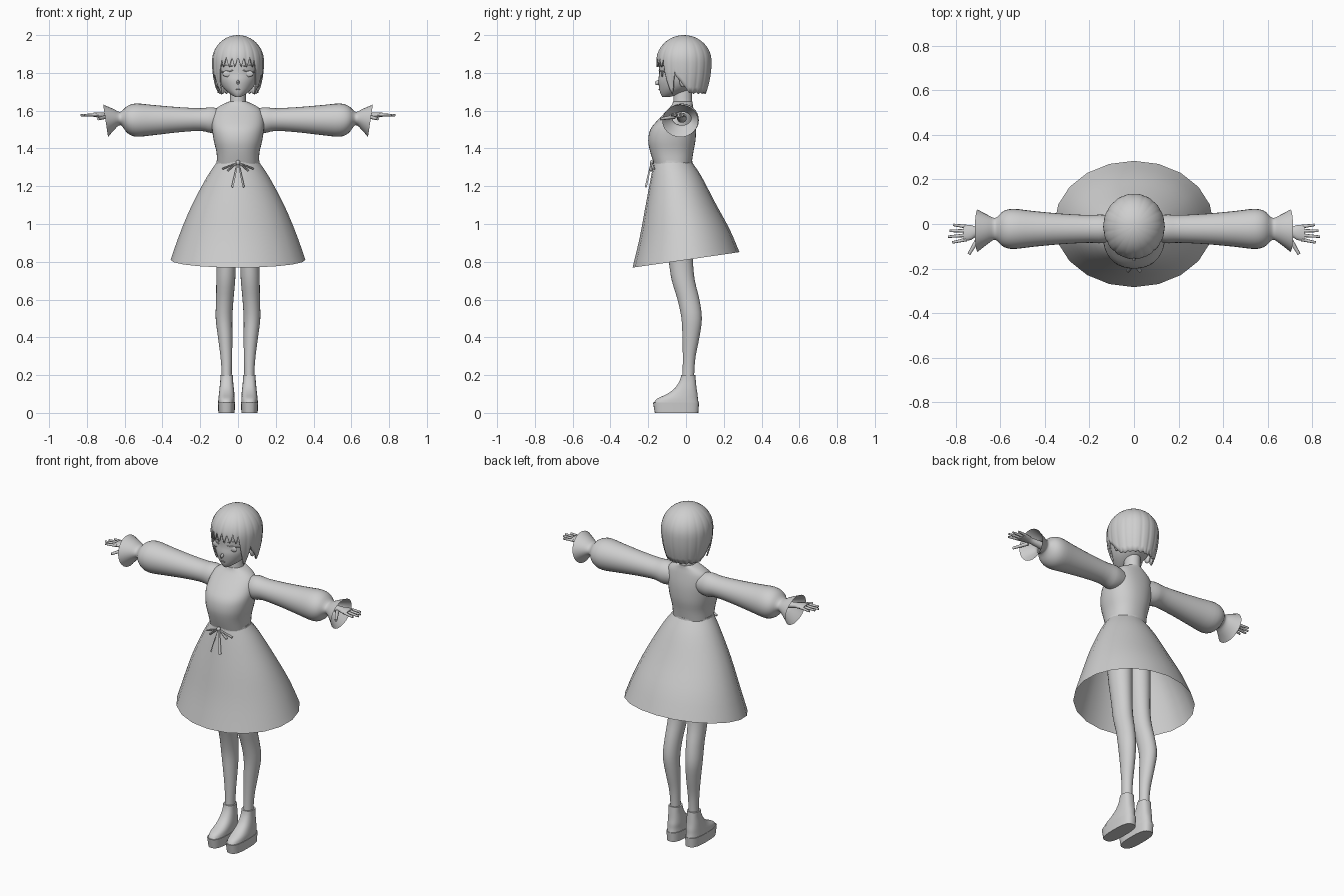
import bpy, bmesh
from math import sin, cos, pi, sqrt, radians, copysign
from mathutils import Matrix, Vector

cube = bpy.data.objects.get("Cube")
if cube:
    bpy.data.objects.remove(cube, do_unlink=True)

grey = bpy.data.materials.new("pale_grey")
grey.use_nodes = True
grey.diffuse_color = (0.62, 0.62, 0.62, 1)
grey.node_tree.nodes["Principled BSDF"].inputs["Base Color"].default_value = (0.62, 0.62, 0.62, 1)


def finish(name, bm, mirror=False, thickness=0, angle=50):
    """Turn a bmesh into a smooth shaded object, optionally mirrored in x."""
    bmesh.ops.remove_doubles(bm, verts=bm.verts, dist=1e-5)
    bmesh.ops.recalc_face_normals(bm, faces=bm.faces)
    mesh = bpy.data.meshes.new(name)
    bm.to_mesh(mesh)
    bm.free()
    mesh.materials.append(grey)
    obj = bpy.data.objects.new(name, mesh)
    bpy.context.scene.collection.objects.link(obj)
    bpy.ops.object.select_all(action='DESELECT')
    obj.select_set(True)
    bpy.context.view_layer.objects.active = obj
    bpy.ops.object.shade_smooth_by_angle(angle=radians(angle))
    if thickness:
        solid = obj.modifiers.new("thickness", 'SOLIDIFY')
        solid.thickness = thickness
    if mirror:
        mod = obj.modifiers.new("mirror", 'MIRROR')
        mod.use_mirror_merge = False
    return obj


def smooth_rings(rings, steps):
    """Catmull-Rom interpolation between the given cross-sections."""
    out = []
    for i in range(len(rings) - 1):
        a, b, c, d = (rings[min(max(i + k, 0), len(rings) - 1)] for k in (-1, 0, 1, 2))
        for s in range(steps):
            t = s / steps
            out.append([q + 0.5 * t * (r - p + t * (2 * p - 5 * q + 4 * r - w + t * (3 * (q - r) + w - p)))
                        for p, q, r, w in zip(a, b, c, d)])
    return out + [rings[-1]]


def loft(name, rings, axis='z', n=28, power=2, steps=3, caps=True, warp=None, **kw):
    """Skin oval rings (position, centre 1, centre 2, half-size 1, half-size 2)."""
    bm = bmesh.new()
    loops = []
    for h, c1, c2, r1, r2 in smooth_rings(rings, steps):
        loop = []
        for i in range(n):
            a = 2 * pi * i / n
            u = c1 + r1 * copysign(abs(cos(a)) ** (2 / power), cos(a))
            v = c2 + r2 * copysign(abs(sin(a)) ** (2 / power), sin(a))
            p = Vector((u, v, h)) if axis == 'z' else Vector((h, u, v))
            loop.append(bm.verts.new(warp(p) if warp else p))
        loops.append(loop)
    for lo, hi in zip(loops, loops[1:]):
        for i in range(n):
            j = (i + 1) % n
            bm.faces.new((lo[i], lo[j], hi[j], hi[i]))
    if caps:
        bm.faces.new(loops[0])
        bm.faces.new(loops[-1])
    return finish(name, bm, **kw)


def ball(name, centre, size, **kw):
    bm = bmesh.new()
    mat = Matrix.Translation(centre) @ Matrix.Diagonal((*size, 1))
    bmesh.ops.create_uvsphere(bm, u_segments=16, v_segments=10, radius=1, matrix=mat)
    return finish(name, bm, **kw)


def rod(name, start, end, width, depth, segments=8, **kw):
    """Tapered rod or ribbon strip between two points."""
    start, end = Vector(start), Vector(end)
    way = end - start
    bm = bmesh.new()
    mat = (Matrix.Translation((start + end) / 2) @ way.to_track_quat('Z', 'Y').to_matrix().to_4x4()
           @ Matrix.Diagonal((width, depth, way.length, 1)))
    bmesh.ops.create_cone(bm, cap_ends=True, segments=segments, radius1=1, radius2=0.65, depth=1, matrix=mat)
    return finish(name, bm, **kw)


# Dress: bodice, waistband and open skirt with a hem that dips at the front
loft("bodice", [(1.32, 0, -.07, .11, .10), (1.38, 0, -.075, .114, .114), (1.44, 0, -.075, .128, .125),
                (1.50, 0, -.068, .137, .121), (1.55, 0, -.05, .138, .10), (1.60, 0, -.03, .125, .072),
                (1.63, 0, -.02, .088, .056), (1.648, 0, -.017, .047, .052)], power=2.25, n=36)
loft("waistband", [(1.318, 0, -.07, .114, .104), (1.335, 0, -.07, .113, .103)], steps=1, n=36)


def dip_hem(p):
    return p + Vector((0, 0, 0.145 * p.y * max(0, 1.33 - p.z) / 0.52))


loft("skirt", [(1.33, 0, -.07, .11, .10), (1.25, 0, -.052, .165, .134), (1.10, 0, -.03, .245, .186),
               (.95, 0, -.008, .308, .238), (.81, 0, 0, .357, .283)], n=20, caps=False, warp=dip_hem)

# Bow at the waist
ball("bow_knot", (0, -.182, 1.325), (.012, .01, .013))
for level, end in (("upper", (.082, -.172, 1.292)), ("lower", (.055, -.185, 1.282))):
    rod(f"bow_{level}_loop", end, (.006, -.184, 1.322), .009, .005, 6, mirror=True)
rod("bow_tail", (.03, -.213, 1.195), (.004, -.186, 1.315), .008, .003, 4, mirror=True)

# Puffed sleeves ending in flared open cuffs
loft("sleeve", [(.08, -.02, 1.55, .05, .055), (.14, -.022, 1.55, .064, .068), (.20, -.022, 1.553, .062, .06),
                (.32, -.022, 1.552, .068, .067), (.45, -.022, 1.55, .08, .08), (.54, -.022, 1.55, .09, .088),
                (.585, -.022, 1.553, .08, .072), (.612, -.022, 1.558, .055, .043),
                (.63, -.022, 1.558, .05, .036), (.66, -.025, 1.553, .068, .058),
                (.70, -.03, 1.546, .095, .086)], axis='x', caps=False, mirror=True,
     warp=lambda p: p + Vector((max(0, p.x - .64) * (p.z - 1.54) * 2.5, 0, 0)))

# Forearms, hands and fingers
loft("forearm", [(.56, -.022, 1.56, .026, .024), (.64, -.025, 1.565, .022, .02), (.70, -.033, 1.573, .02, .015),
                 (.73, -.038, 1.577, .033, .014), (.765, -.04, 1.578, .036, .011)],
     axis='x', n=16, mirror=True)
fingers = {"index": (-.069, -.083, .815), "middle": (-.05, -.057, .834),
           "ring": (-.03, -.031, .828), "little": (-.012, -.004, .81)}
for label, (root, tip, reach) in fingers.items():
    rod(f"{label}_finger", (.75, root, 1.578), (reach, tip, 1.576), .0085, .0085, mirror=True)
rod("thumb", (.695, -.06, 1.568), (.74, -.135, 1.556), .011, .011, mirror=True)

# Legs and hips
ball("hips", (0, -.05, 1.24), (.115, .09, .10))
loft("leg", [(1.22, .06, -.05, .06, .08), (1.0, .064, -.042, .062, .075), (.8, .063, -.027, .052, .064),
             (.7, .065, -.014, .05, .061), (.6, .07, .013, .046, .058), (.5, .074, .03, .044, .054),
             (.4, .068, .026, .038, .045), (.3, .062, .017, .031, .034), (.22, .06, .013, .027, .031),
             (.14, .06, .01, .027, .032)], n=24, mirror=True)

# Ankle boots on thick soles
loft("boot_sole", [(0, .061, -.05, .043, .115), (.055, .061, -.053, .046, .122)],
     power=2.8, steps=1, mirror=True)
loft("boot_upper", [(.052, .061, -.052, .044, .119), (.075, .061, -.045, .043, .108),
                    (.10, .06, -.02, .041, .081), (.13, .06, -.002, .038, .058), (.17, .06, .009, .034, .043),
                    (.20, .06, .012, .034, .037)], power=2.5, mirror=True)

# Neck and face
loft("neck", [(1.58, 0, -.012, .055, .055), (1.64, 0, -.017, .044, .05), (1.72, 0, -.015, .042, .048)], n=20)
loft("head", [(1.672, 0, -.107, .014, .018), (1.69, 0, -.078, .044, .057), (1.72, 0, -.05, .077, .092),
              (1.76, 0, -.03, .10, .117), (1.80, 0, -.02, .11, .122), (1.86, 0, -.018, .115, .125),
              (1.92, 0, -.015, .10, .11), (1.97, 0, -.01, .055, .06)], n=32)
rod("nose", (0, -.138, 1.752), (0, -.163, 1.744), .009, .014, mirror=False)
ball("ear", (.106, -.015, 1.757), (.014, .02, .033), mirror=True)
ball("mouth", (0, -.142, 1.712), (.014, .004, .0025))
ball("eye", (.055, -.126, 1.795), (.027, .006, .016), mirror=True)
rod("upper_eyelash", (.087, -.11, 1.806), (.028, -.143, 1.812), .004, .004, 6, mirror=True)
rod("eyebrow", (.08, -.118, 1.84), (.03, -.146, 1.836), .003, .003, 6, mirror=True)


# Bobbed hair: one shell whose hem makes the fringe, side locks and back
def hair_hem(p):
    if p < .72:
        return 1.825 + .06 * abs((p / .24) % 1 * 2 - 1)
    if p < 1.25:
        return 1.685 + .16 * abs((p - 1.0) / .27) ** 1.4
    if p < 1.8:
        return 1.785 - .09 * (p - 1.25) / .55
    return 1.693 + .004 * sin(24 * p)


bm = bmesh.new()
columns, rows = 144, 18
grid = []
for i in range(columns):
    phi = -pi + 2 * pi * i / columns
    hem = hair_hem(abs(phi))
    column = []
    for k in range(rows + 1):
        z = 2 - (2 - hem) * (k / rows) ** 1.8
        up = (z - 1.86) / .14
        f = sqrt(max(0, 1 - up * up)) if up > 0 else 1 - .14 * up * up
        f *= 1 - .02 * abs(cos(9 * phi)) ** 8 * k / rows
        column.append(bm.verts.new((.138 * f * sin(phi), -.011 - .147 * f * cos(phi), z)))
    grid.append(column)
for i in range(columns):
    a, b = grid[i], grid[(i + 1) % columns]
    for k in range(rows):
        bm.faces.new((a[k], a[k + 1], b[k + 1], b[k]))
finish("hair", bm, thickness=.007, angle=60)
